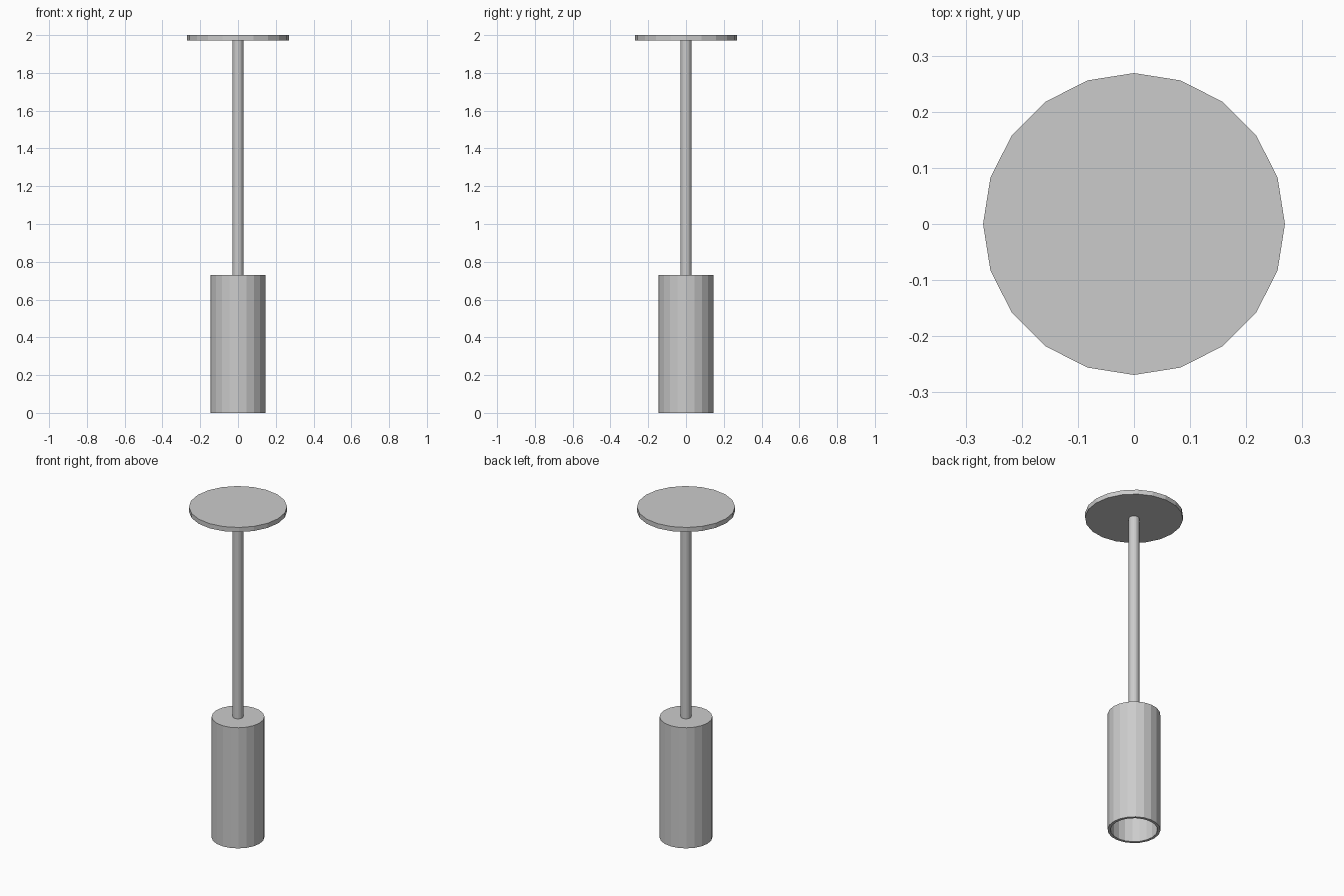
import bpy, bmesh
from math import cos, sin, tau

if "Cube" in bpy.data.objects:
    bpy.data.objects.remove(bpy.data.objects["Cube"])

SIDES = 20


def lathe(name, profile):
    """Spin an (r, z) profile around z, capping both ends with flat polygons."""
    bm = bmesh.new()
    rings = [[bm.verts.new((r * cos(tau * i / SIDES), r * sin(tau * i / SIDES), z))
              for i in range(SIDES)] for r, z in profile]
    for a, b in zip(rings, rings[1:]):
        for i in range(SIDES):
            j = (i + 1) % SIDES
            bm.faces.new((a[i], a[j], b[j], b[i]))
    bm.faces.new(rings[0])
    bm.faces.new(rings[-1])
    bmesh.ops.recalc_face_normals(bm, faces=bm.faces[:])
    mesh = bpy.data.meshes.new(name)
    bm.to_mesh(mesh)
    bm.free()
    obj = bpy.data.objects.new(name, mesh)
    bpy.context.collection.objects.link(obj)
    return obj


# Ceiling plate
lathe("ceiling_plate", [(0.269, 1.972), (0.269, 2.0)])

# Hanging rod
lathe("hanging_rod", [(0.029, 0.73), (0.029, 1.972)])

# Cylindrical shade, hollow and open at the bottom
lathe("lamp_shade", [(0.129, 0.715), (0.129, 0.0), (0.145, 0.0), (0.145, 0.73)])
